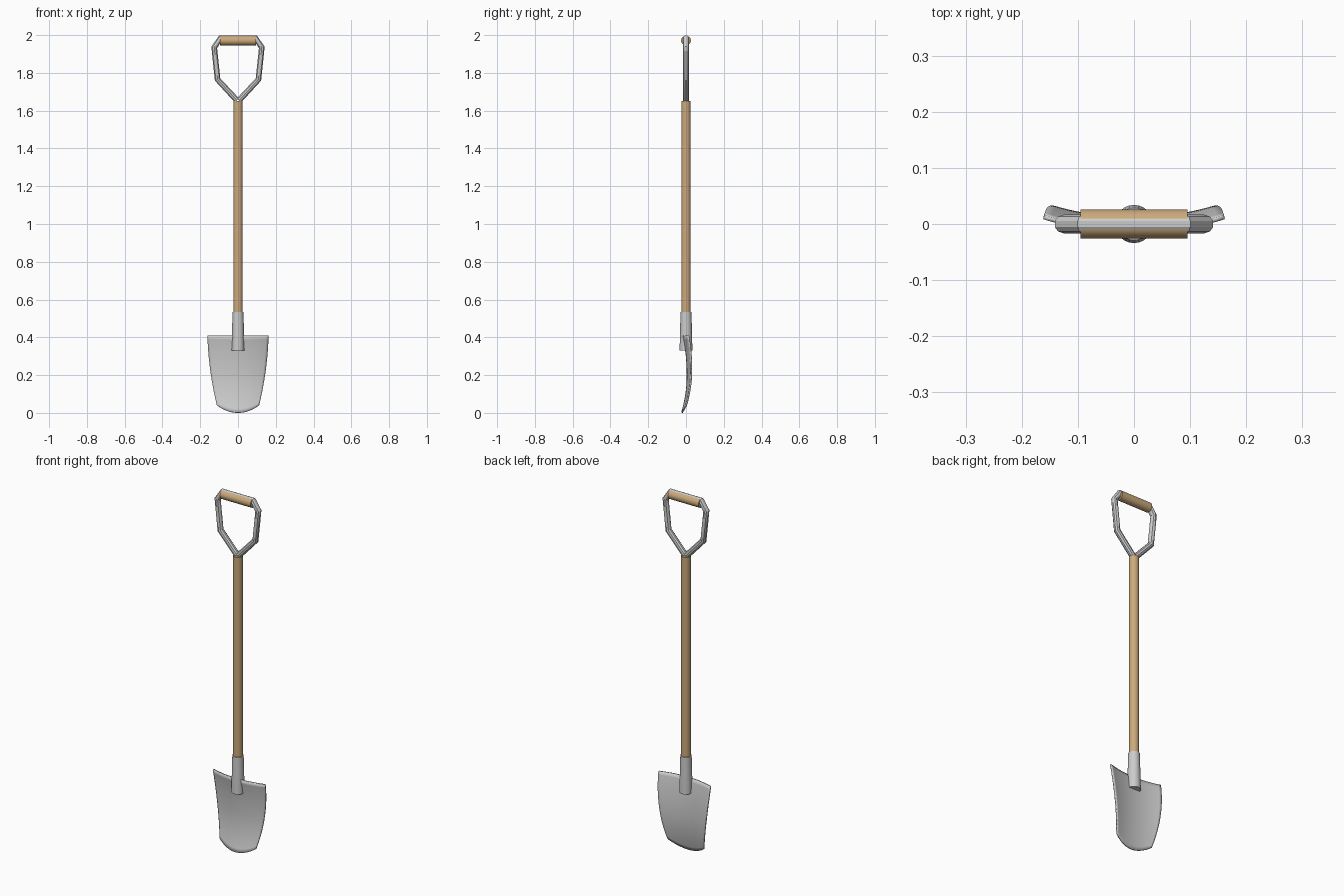
import bpy, math

if "Cube" in bpy.data.objects:
    bpy.data.objects.remove(bpy.data.objects["Cube"])

wood = bpy.data.materials.new("wood")
wood.diffuse_color = (0.60, 0.40, 0.20, 1)
wood.use_nodes = True
wood.node_tree.nodes["Principled BSDF"].inputs["Base Color"].default_value = wood.diffuse_color


def smooth(ob, angle=35):
    bpy.ops.object.select_all(action='DESELECT')
    ob.select_set(True)
    bpy.context.view_layer.objects.active = ob
    bpy.ops.object.shade_smooth_by_angle(angle=math.radians(angle))


def rod(name, r_low, r_high, length, loc, rot=(0, 0, 0), mat=None):
    bpy.ops.mesh.primitive_cone_add(vertices=24, radius1=r_low, radius2=r_high,
                                    depth=length, location=loc, rotation=rot)
    ob = bpy.context.object
    ob.name = name
    if mat:
        ob.data.materials.append(mat)
    smooth(ob)
    return ob


# Wooden shaft, metal socket and wooden grip
rod("shaft", 0.025, 0.025, 1.152, (0, 0, 1.076), mat=wood)
rod("socket", 0.034, 0.029, 0.205, (0, 0, 0.4325))
rod("grip", 0.026, 0.026, 0.19, (0, 0, 1.971), (0, math.pi / 2, 0), wood)

# D-shaped tube frame of the handle
half = [(0.006, 1.655), (0.108, 1.765), (0.126, 1.935), (0.093, 1.984)]
path = half + [(-x, z) for x, z in reversed(half)]
curve = bpy.data.curves.new("handle_frame", 'CURVE')
curve.dimensions = '3D'
curve.bevel_depth = 0.0165
curve.bevel_resolution = 3
curve.use_fill_caps = True
spline = curve.splines.new('POLY')
spline.points.add(len(path) - 1)
for p, (x, z) in zip(spline.points, path):
    p.co = (x, 0, z, 1)
frame = bpy.data.objects.new("handle_frame", curve)
bpy.context.collection.objects.link(frame)
bpy.ops.object.select_all(action='DESELECT')
frame.select_set(True)
bpy.context.view_layer.objects.active = frame
bpy.ops.object.convert(target='MESH')
smooth(bpy.context.object, 30)

# Dished blade: tapered grid with a rounded tip, curved both ways
NU, NV = 24, 20
verts, faces = [], []
for j in range(NV + 1):
    v = j / NV
    width = 0.112 + 0.089 * v - 0.039 * v * v
    for i in range(NU + 1):
        u = 2 * i / NU - 1
        low = 0.002 + 0.038 * u * u
        x, z = width * u, low + (0.408 - low) * v
        bend = 0.5 if z > 0.2 else 0.75
        verts.append((x, 0.004 - bend * (z - 0.2) ** 2 + x * x, z))
for j in range(NV):
    for i in range(NU):
        a = j * (NU + 1) + i
        faces.append((a, a + 1, a + NU + 2, a + NU + 1))
mesh = bpy.data.meshes.new("blade")
mesh.from_pydata(verts, [], faces)
blade = bpy.data.objects.new("blade", mesh)
bpy.context.collection.objects.link(blade)
solid = blade.modifiers.new("thickness", 'SOLIDIFY')
solid.thickness = 0.008
solid.offset = -1
smooth(blade)
